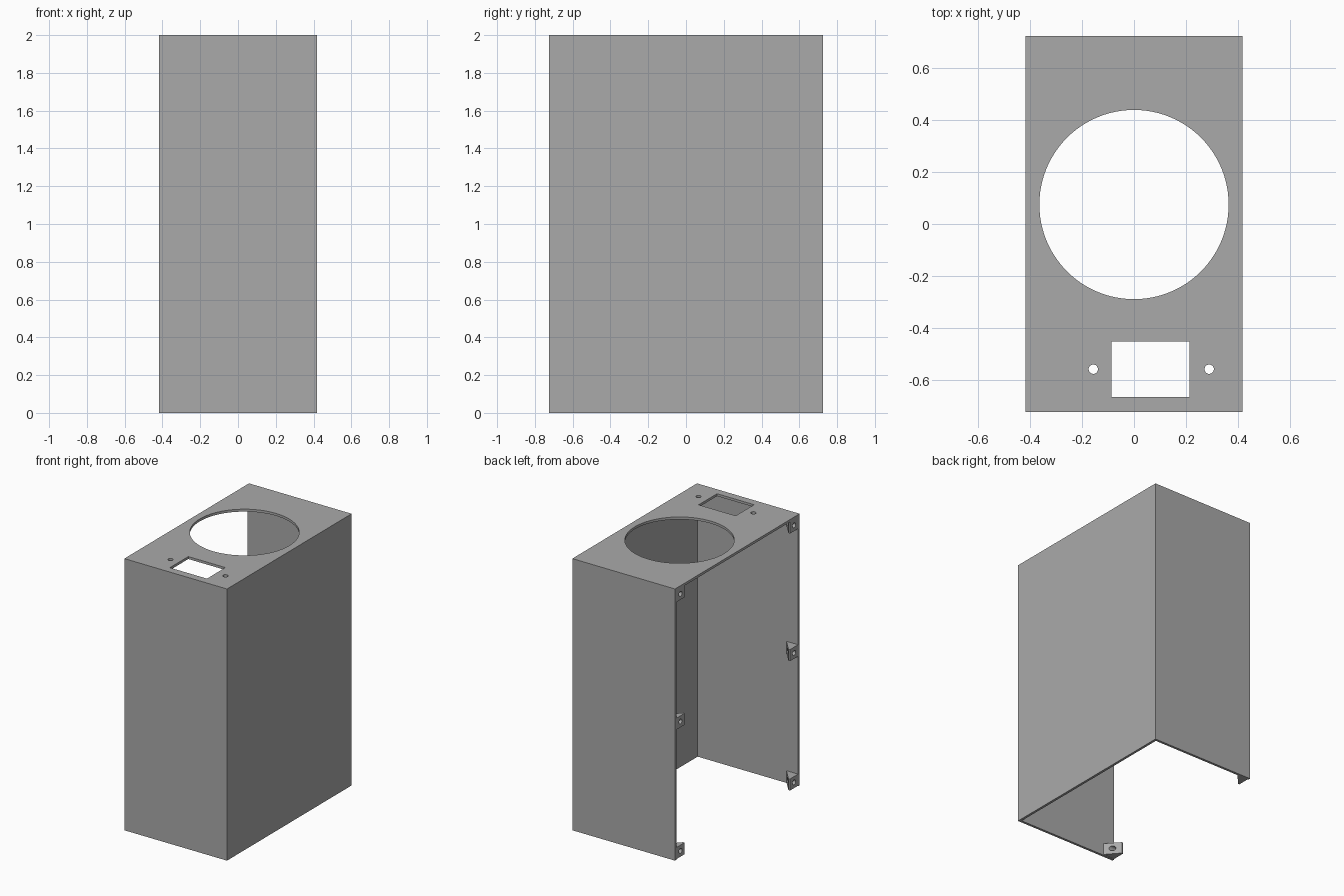
import bpy
import bmesh
from mathutils import Matrix, Vector

cube = bpy.data.objects.get("Cube")
if cube:
    bpy.data.objects.remove(cube, do_unlink=True)

HX, HY, H, T = 0.418, 0.725, 2.0, 0.018   # half width, half depth, height, sheet thickness
TAB, TAB_H = 0.095, 0.085                 # tab leg length and height

grey = bpy.data.materials.new("sheet grey")
grey.use_nodes = True
colour = (0.4, 0.4, 0.4, 1)
grey.diffuse_color = colour
grey.node_tree.nodes["Principled BSDF"].inputs["Base Color"].default_value = colour


def finish(name, bm):
    bmesh.ops.recalc_face_normals(bm, faces=bm.faces)
    mesh = bpy.data.meshes.new(name)
    bm.to_mesh(mesh)
    bm.free()
    mesh.materials.append(grey)
    obj = bpy.data.objects.new(name, mesh)
    bpy.context.collection.objects.link(obj)
    return obj


def box(name, lo, hi):
    lo, hi = Vector(lo), Vector(hi)
    bm = bmesh.new()
    bmesh.ops.create_cube(bm, size=1, matrix=Matrix.Translation((lo + hi) / 2)
                          @ Matrix.Diagonal((*(hi - lo), 1)))
    return finish(name, bm)


def cylinder(name, centre, radius, depth, axis="Z", segments=32):
    turn = Matrix.Rotation(1.570796, 4, "Y") if axis == "X" else Matrix()
    bm = bmesh.new()
    bmesh.ops.create_cone(bm, cap_ends=True, segments=segments, radius1=radius, radius2=radius,
                          depth=depth, matrix=Matrix.Translation(centre) @ turn)
    return finish(name, bm)


def prism(name, outline, z0, z1):
    bm = bmesh.new()
    face = bm.faces.new([bm.verts.new((x, y, z0)) for x, y in outline])
    top = bmesh.ops.extrude_face_region(bm, geom=[face])["geom"]
    bmesh.ops.translate(bm, vec=(0, 0, z1 - z0),
                        verts=[v for v in top if isinstance(v, bmesh.types.BMVert)])
    return finish(name, bm)


def cut(obj, cutters):
    """Subtract the cutters, bake the result and delete the cutters."""
    for c in cutters:
        c.hide_render = True
        mod = obj.modifiers.new("cut", "BOOLEAN")
        mod.operation, mod.solver, mod.object = "DIFFERENCE", "EXACT", c
    bpy.context.view_layer.update()
    baked = bpy.data.meshes.new_from_object(
        obj.evaluated_get(bpy.context.evaluated_depsgraph_get()))
    obj.modifiers.clear()
    obj.data = baked
    for c in cutters:
        bpy.data.objects.remove(c, do_unlink=True)


# Folded casing: front, left side, back and top, open at the bottom and right side
casing = box("casing", (-HX, -HY, 0), (HX, HY, H))
cut(casing, [
    box("cavity", (-HX - 0.1, -HY + T, -0.1), (HX - T, HY - T, H - T)),
    cylinder("fan_opening", (0, 0.075, H), 0.365, 0.2, segments=96),
    box("socket_opening", (-0.087, -0.668, H - 0.1), (0.215, -0.454, H + 0.1)),
    cylinder("screw_hole_a", (-0.157, -0.56, H), 0.018, 0.2),
    cylinder("screw_hole_b", (0.29, -0.56, H), 0.018, 0.2),
])

# Triangular screw tabs along both edges of the open side
for wall, side in (("front", 1), ("back", -1)):
    y = -side * (HY - T)
    for level, z in (("bottom", 0.005), ("middle", 1 - TAB_H / 2), ("top", H - T - TAB_H)):
        tab = prism(f"{wall}_{level}_tab",
                    [(-HX, y), (-HX + TAB, y), (-HX + 0.012, y + side * TAB),
                     (-HX, y + side * TAB)], z, z + TAB_H)
        cut(tab, [cylinder("tab_hole", (-HX, y + side * 0.046, z + TAB_H / 2),
                           0.018, 0.4, "X", 24)])
